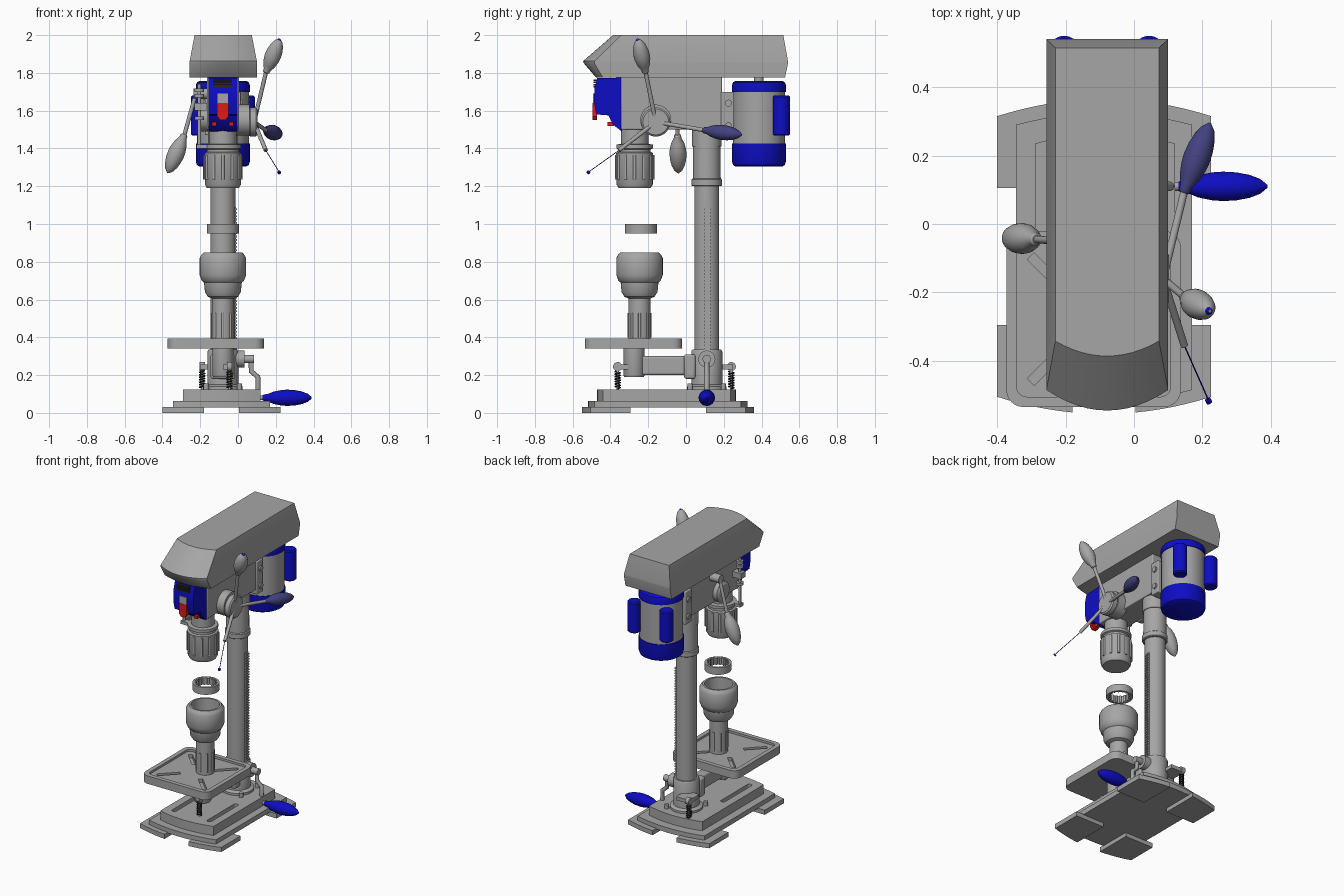
import bpy, bmesh, math
from mathutils import Vector

if "Cube" in bpy.data.objects:
    bpy.data.objects.remove(bpy.data.objects["Cube"])


def material(name, rgb):
    m = bpy.data.materials.new(name)
    m.use_nodes = True
    m.diffuse_color = (*rgb, 1)
    m.node_tree.nodes["Principled BSDF"].inputs["Base Color"].default_value = (*rgb, 1)
    return m


GREY = material("machine grey", (0.38, 0.38, 0.38))
BLUE = material("deep blue", (0.004, 0.004, 0.55))
SLATE = material("slate blue", (0.055, 0.055, 0.22))
RED = material("signal red", (0.75, 0.01, 0.01))
BLACK = material("black", (0.02, 0.02, 0.02))

CX = -0.08        # centre line of the machine
COL_Y = 0.11      # column
QUILL_Y = -0.272  # spindle


def loft(name, rings, mat, closed=False):
    bm = bmesh.new()
    loops = [[bm.verts.new(p) for p in ring] for ring in rings]
    n = len(loops[0])
    pairs = list(zip(loops, loops[1:]))
    if closed:
        pairs.append((loops[-1], loops[0]))
    else:
        bm.faces.new(loops[0])
        bm.faces.new(loops[-1])
    for a, b in pairs:
        for i in range(n):
            j = (i + 1) % n
            bm.faces.new((a[i], a[j], b[j], b[i]))
    bmesh.ops.recalc_face_normals(bm, faces=bm.faces)
    me = bpy.data.meshes.new(name)
    bm.to_mesh(me)
    bm.free()
    ob = bpy.data.objects.new(name, me)
    me.materials.append(mat)
    bpy.context.collection.objects.link(ob)
    return ob


def lathe(name, profile, base, axis, mat=GREY, closed=False, n=40):
    """Profile of (radius, distance along axis)."""
    w = Vector(axis).normalized()
    u = w.orthogonal().normalized()
    v = w.cross(u)
    turn = [2 * math.pi * i / n for i in range(n)]
    rings = [[Vector(base) + w * s + (u * math.cos(t) + v * math.sin(t)) * r for t in turn]
             for r, s in profile]
    return loft(name, rings, mat, closed)


def rod(name, a, b, r, mat=GREY):
    d = Vector(b) - Vector(a)
    return lathe(name, [(r, 0), (r, d.length)], a, d, mat)


def post(name, profile, x=CX, y=COL_Y, mat=GREY, closed=False):
    return lathe(name, profile, (x, y, 0), (0, 0, 1), mat, closed)


def knob(name, a, b, r, mat):
    d = Vector(b) - Vector(a)
    shape = [(0.3, 0), (0.42, 0.03), (0.45, 0.1), (0.75, 0.22), (0.95, 0.38), (1, 0.5),
             (0.95, 0.65), (0.78, 0.8), (0.5, 0.92), (0.1, 1)]
    return lathe(name, [(r * k, s * d.length) for k, s in shape], a, d, mat)


def prism(name, pts, z0, z1, mat=GREY):
    return loft(name, [[(x, y, z) for x, y in pts] for z in (z0, z1)], mat)


def box(name, lo, hi, mat=GREY, bevel=0):
    (x0, y0, z0), (x1, y1, z1) = lo, hi
    ob = prism(name, [(x0, y0), (x1, y0), (x1, y1), (x0, y1)], z0, z1, mat)
    if bevel:
        mod = ob.modifiers.new("bevel", "BEVEL")
        mod.width, mod.segments = bevel, 3
    return ob


def pipe(name, pts, r, mat=GREY):
    cu = bpy.data.curves.new(name, "CURVE")
    cu.dimensions, cu.bevel_depth, cu.bevel_resolution, cu.use_fill_caps = "3D", r, 2, True
    sp = cu.splines.new("POLY")
    sp.points.add(len(pts) - 1)
    for p, co in zip(sp.points, pts):
        p.co = (*co, 1)
    cu.materials.append(mat)
    ob = bpy.data.objects.new(name, cu)
    bpy.context.collection.objects.link(ob)


def cut(ob, cutters):
    bpy.context.view_layer.objects.active = ob
    for c in cutters:
        mod = ob.modifiers.new("cut", "BOOLEAN")
        mod.object, mod.solver = c, "EXACT"
        bpy.ops.object.modifier_apply(modifier=mod.name)
        bpy.data.objects.remove(c)


def bowed(x0, x1, y0, y1, front, back, n=12):
    """Outline whose front and back edges bulge outwards."""
    ks = [i / n for i in range(n + 1)]
    lower = [(x0 + (x1 - x0) * k, y0 - front * 4 * k * (1 - k)) for k in ks]
    upper = [(x1 + (x0 - x1) * k, y1 + back * 4 * k * (1 - k)) for k in ks]
    return lower + upper


def rounded(x0, x1, y0, y1, r, n=6):
    pts = []
    for q, (x, y) in enumerate([(x1 - r, y1 - r), (x0 + r, y1 - r), (x0 + r, y0 + r), (x1 - r, y0 + r)]):
        for i in range(n + 1):
            t = math.pi / 2 * (q + i / n)
            pts.append((x + r * math.cos(t), y + r * math.sin(t)))
    return pts


# Base: four feet and two stepped plates with slots
foot_x = [(-0.4, -0.18), (0.005, 0.225)]
for side, (a, b) in zip(("right", "left"), foot_x):
    for end, yin, yout in (("front", -0.295, -0.505), ("back", 0.105, 0.315)):
        sign = math.copysign(1, yout)
        xs = [a + (b - a) * i / 6 for i in range(7)]
        edge = [(x, yout + sign * 0.05 * (1 - ((x + 0.087) / 0.313) ** 2)) for x in xs]
        prism(f"{end}_{side}_foot", edge + [(b, yin), (a, yin)], 0, 0.032)
prism("lower_base_plate", bowed(-0.345, 0.17, -0.485, 0.29, 0.035, 0.035), 0.028, 0.062)
base = prism("upper_base_plate", bowed(-0.29, 0.12, -0.44, 0.235, 0.03, 0.03), 0.06, 0.125)
cut(base, [prism("slot_cutter", rounded(x - 0.016, x + 0.016, -0.4, -0.08, 0.015), 0.08, 0.2)
           for x in (-0.22, 0.05)])

# Column, collars and toothed rack
post("column", [(0.066, 0.1), (0.066, 1.6)])
post("column_socket", [(0.105, 0.12), (0.105, 0.14), (0.082, 0.15), (0.082, 0.325), (0.076, 0.335)])
post("column_collar", [(0.074, 1.2), (0.081, 1.205), (0.081, 1.235), (0.074, 1.24), (0.073, 1.41)])
post("head_socket", [(0.078, 1.41), (0.078, 1.52)])
box("rack_bar", (-0.03, 0.096, 0.33), (-0.011, 0.13, 1.09))
for i in range(42):
    z = 0.335 + i * 0.018
    box("rack_tooth", (-0.02, 0.096, z), (-0.004, 0.13, z + 0.009))
for i in range(4):
    t = math.pi / 4 + i * math.pi / 2
    post("flange_bolt", [(0.014, 0.12), (0.014, 0.155)], CX + 0.125 * math.cos(t), COL_Y + 0.125 * math.sin(t))

# Table arm and table with a recessed, slotted top
post("table_post", [(0.052, 0.19), (0.056, 0.2), (0.056, 0.345)], y=-0.275)
box("table_arm", (-0.115, -0.26, 0.2), (-0.045, 0.06, 0.3), bevel=0.012)
box("arm_clamp", (-0.145, -0.01, 0.18), (-0.015, 0.05, 0.31), bevel=0.012)
table = prism("table", rounded(-0.373, 0.137, -0.535, -0.02, 0.05), 0.34, 0.395)
tx, ty = -0.118, -0.278
cutters = [prism("recess_cutter", rounded(-0.343, 0.107, -0.505, -0.05, 0.03), 0.38, 0.5)]
for i in range(4):
    t = math.pi / 4 + i * math.pi / 2
    ux, uy = math.cos(t), math.sin(t)
    slot = [(tx + ux * d - uy * s, ty + uy * d + ux * s)
            for d, s in ((0.11, -0.014), (0.26, -0.014), (0.26, 0.014), (0.11, 0.014))]
    cutters.append(prism("slot_cutter", slot, 0.355, 0.5))
cut(table, cutters)

# Springs on their bolts
for name, x, y in (("front_spring", -0.045, -0.362), ("back_spring", -0.19, 0.24)):
    coil = [(x + 0.014 * math.cos(t * 0.6), y + 0.014 * math.sin(t * 0.6), 0.13 + 0.00125 * t)
            for t in range(73)]
    pipe(name, coil, 0.004, BLACK)
    post(name + "_bolt", [(0.007, 0.12), (0.007, 0.24)], x, y)
    lathe(name + "_eye", [(0.024, -0.014), (0.024, 0.014)], (x, y, 0.245), (1, 0, 0))
box("back_spring_bracket", (-0.2, 0.14, 0.23), (-0.1, 0.25, 0.255))
box("front_spring_bracket", (-0.08, -0.37, 0.23), (-0.035, -0.27, 0.255))

# Table height crank
rod("crank_housing", (-0.06, COL_Y, 0.285), (0.035, COL_Y, 0.285), 0.045)
rod("crank_shaft", (0.03, COL_Y, 0.285), (0.085, COL_Y, 0.285), 0.022)
pipe("crank_arm", [(0.07, COL_Y, z) if z > 0.2 else (0.105, COL_Y, z) for z in (0.3, 0.22, 0.19, 0.08)], 0.014)
rod("crank_pin", (0.1, COL_Y, 0.08), (0.14, COL_Y, 0.08), 0.013)
knob("crank_handle", (0.13, COL_Y, 0.08), (0.39, COL_Y, 0.08), 0.043, BLUE)

# Lower spindle cup, fluted stem and toothed ring
post("spindle_cup", [(0.055, 0.605), (0.08, 0.615), (0.095, 0.64), (0.1, 0.69), (0.112, 0.7), (0.123, 0.73),
                     (0.123, 0.82), (0.115, 0.835), (0.103, 0.848), (0.09, 0.848), (0.085, 0.74)], y=-0.246)
post("spindle_stem", [(0.058, 0.345), (0.058, 0.61)], y=-0.246)
for i in range(8):
    t = i * math.pi / 4
    post("stem_rib", [(0.007, 0.4), (0.007, 0.53)], CX + 0.056 * math.cos(t), -0.246 + 0.056 * math.sin(t))
post("bearing_ring", [(0.085, 0.95), (0.085, 1), (0.071, 1), (0.071, 0.95)], y=-0.238, closed=True)
for i in range(16):
    t = i * math.pi / 8
    post("ring_tooth", [(0.007, 0.952), (0.007, 0.998)], CX + 0.068 * math.cos(t), -0.238 + 0.068 * math.sin(t))

# Upper chuck
post("quill", [(0.073, 1.41), (0.073, 1.53)], y=QUILL_Y)
post("quill_flange", [(0.085, 1.37), (0.085, 1.395), (0.097, 1.4), (0.097, 1.42), (0.07, 1.425)], y=QUILL_Y)
post("chuck", [(0.085, 1.19), (0.096, 1.21), (0.096, 1.24), (0.098, 1.245), (0.098, 1.375), (0.09, 1.38)], y=QUILL_Y)
for i in range(12):
    t = i * math.pi / 6
    post("chuck_rib", [(0.008, 1.235), (0.008, 1.365)], CX + 0.096 * math.cos(t), QUILL_Y + 0.096 * math.sin(t))

# Head, belt cover and motor bracket
box("head", (-0.165, -0.344, 1.5), (0.005, 0.19, 1.78), bevel=0.006)
levels = [(1.775, -0.256, 0.1, -0.44, 0.524, 0.036), (1.85, -0.256, 0.1, -0.485, 0.54, 0.055),
          (1.862, -0.256, 0.1, -0.485, 0.54, 0.06), (2.0, -0.23, 0.073, -0.342, 0.515, 0.044)]
loft("belt_cover", [[(x, y, z) for x, y in bowed(x0, x1, y0, y1, f, 0)] for z, x0, x1, y0, y1, f in levels], GREY)
box("motor_bracket", (-0.175, 0.185, 1.47), (0.015, 0.255, 1.7), bevel=0.006)
for x in (-0.185, 0.0):
    for z in (1.52, 1.64):
        rod("bracket_bolt", (x, 0.225, z), (x + 0.025, 0.225, z), 0.018)

# Motor with end caps and two side pods
MY = 0.386
post("motor_body", [(0.138, 1.42), (0.138, 1.71)], y=MY)
post("motor_lower_cap", [(0.125, 1.305), (0.137, 1.312), (0.143, 1.33), (0.143, 1.425)], y=MY, mat=BLUE)
post("motor_upper_cap", [(0.143, 1.7), (0.143, 1.735), (0.137, 1.75), (0.125, 1.757)], y=MY, mat=BLUE)
post("motor_shaft", [(0.025, 1.75), (0.025, 1.79)], y=MY)
for x in (CX - 0.124, CX + 0.124):
    post("motor_pod", [(0.038, 1.468), (0.045, 1.475), (0.045, 1.673), (0.038, 1.68)], x, 0.505, BLUE)

# Switch panel
side = [(-0.34, 1.775), (-0.47, 1.772), (-0.485, 1.72), (-0.487, 1.64), (-0.474, 1.58),
        (-0.41, 1.575), (-0.385, 1.525), (-0.34, 1.49)]
loft("switch_panel", [[(x, y, z) for y, z in side] for x in (-0.157, -0.003)], BLUE)
for i in range(4):
    box("panel_vent", (-0.13, -0.489, 1.722 + i * 0.012), (-0.035, -0.465, 1.73 + i * 0.012), BLACK)
box("switch_plate", (-0.108, -0.492, 1.635), (-0.052, -0.48, 1.69))
loft("switch_paddle", [[(x, y, z) for x, z in ((-0.11, 1.64), (-0.11, 1.57), (-0.095, 1.55), (-0.065, 1.55),
                                              (-0.05, 1.57), (-0.05, 1.64))] for y in (-0.494, -0.47)], RED)
for x in (-0.125, -0.036):
    box("panel_button", (x - 0.012, -0.415, 1.52), (x + 0.012, -0.38, 1.54), RED)

# Feed hub with three levers
HUB = (0.085, -0.16, 1.54)
rod("feed_boss", (-0.02, -0.16, 1.55), (0.06, -0.16, 1.55), 0.082)
lathe("feed_hub", [(0.07, 0), (0.077, 0.01), (0.077, 0.04), (0.068, 0.048)], (0.055, -0.16, 1.54), (1, 0, 0))
rod("upper_lever", HUB, (0.15, -0.215, 1.81), 0.011)
knob("upper_knob", (0.147, -0.213, 1.8), (0.222, -0.255, 1.98), 0.043, GREY)
lathe("upper_knob_tip", [(0.012, 0), (0.006, 0.006)], (0.219, -0.254, 1.974), (0.075, -0.042, 0.18), BLUE)
rod("back_lever", HUB, (0.148, 0.1, 1.496), 0.011)
knob("back_knob", (0.145, 0.09, 1.497), (0.222, 0.295, 1.472), 0.04, SLATE)
rod("front_lever", HUB, (0.147, -0.355, 1.39), 0.011)
rod("front_lever_core", (0.147, -0.355, 1.39), (0.22, -0.52, 1.272), 0.002, BLUE)
rod("front_lever_tip", (0.216, -0.513, 1.277), (0.22, -0.521, 1.27), 0.009, BLUE)

# Return spring housing, side crank and depth stop on the right
lathe("return_spring_housing", [(0.07, 0), (0.07, 0.035), (0.055, 0.045)], (-0.16, -0.13, 1.56), (-1, 0, 0))
rod("side_crank_shaft", (-0.15, -0.05, 1.69), (-0.235, -0.05, 1.69), 0.028)
rod("side_crank_arm", (-0.22, -0.05, 1.7), (-0.287, -0.045, 1.46), 0.011)
knob("side_crank_knob", (-0.283, -0.045, 1.475), (-0.372, -0.04, 1.27), 0.045, GREY)
post("depth_stop_rod", [(0.009, 1.4), (0.009, 1.74)], -0.205, -0.3)
for z in (1.55, 1.67, 1.7):
    post("depth_stop_nut", [(0.024, z), (0.024, z + 0.018)], -0.205, -0.3)
box("depth_stop_lug", (-0.23, -0.325, 1.6), (-0.15, -0.275, 1.64))
box("depth_stop_arm", (-0.22, -0.32, 1.4), (-0.12, -0.28, 1.42))

# Smooth round surfaces, keep edges crisp
bpy.ops.object.select_all(action="DESELECT")
for ob in bpy.context.collection.objects:
    if ob.type == "MESH":
        ob.select_set(True)
        bpy.context.view_layer.objects.active = ob
bpy.ops.object.shade_smooth_by_angle(angle=math.radians(32))
